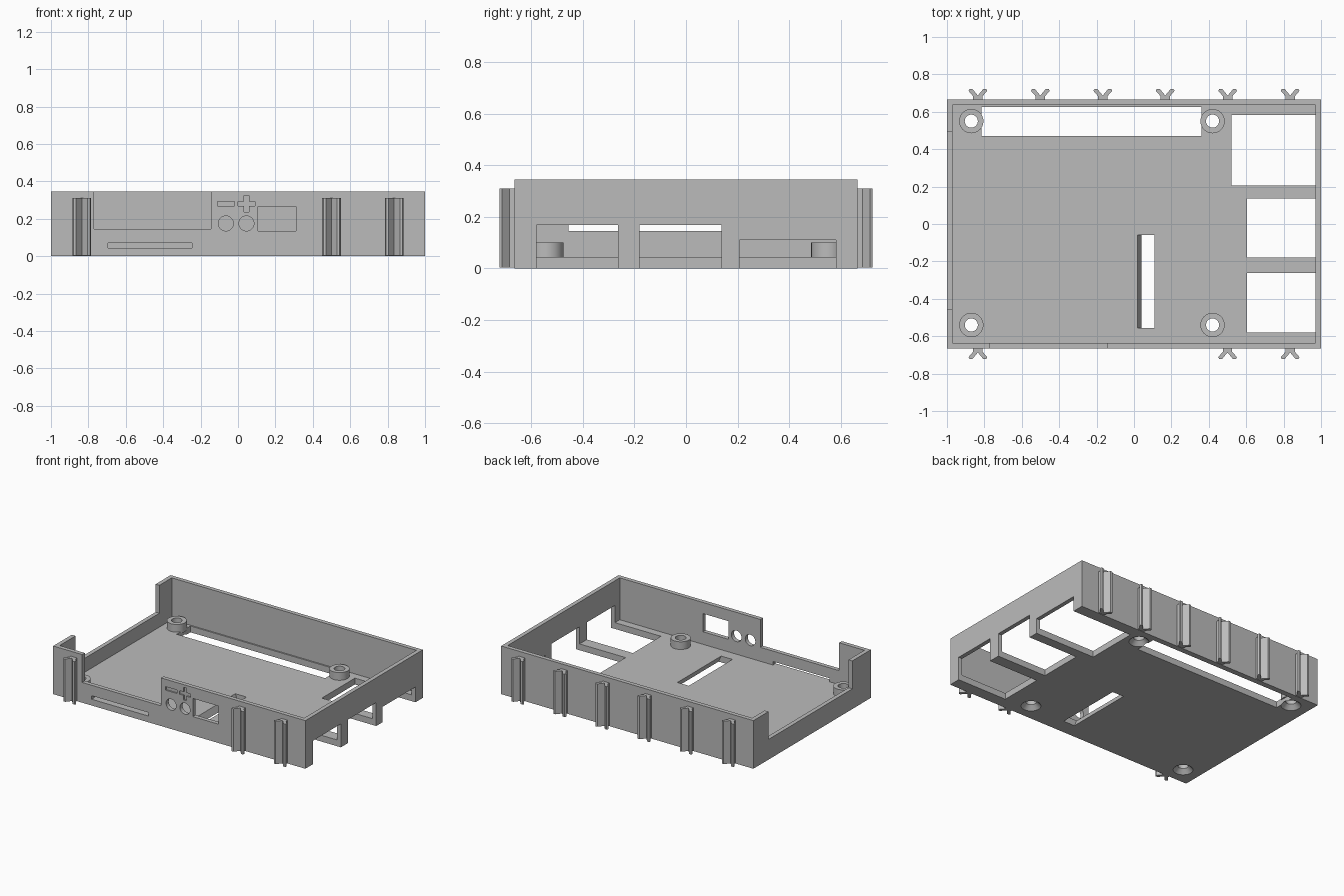
import bpy, bmesh, math
from mathutils import Vector

if "Cube" in bpy.data.objects:
    bpy.data.objects.remove(bpy.data.objects["Cube"], do_unlink=True)

gray = bpy.data.materials.new("plain_gray")
gray.use_nodes = True
COLOR = (0.5, 0.5, 0.5, 1)
gray.diffuse_color = COLOR
gray.node_tree.nodes["Principled BSDF"].inputs["Base Color"].default_value = COLOR


def finish(name, bm):
    bmesh.ops.recalc_face_normals(bm, faces=bm.faces)
    mesh = bpy.data.meshes.new(name)
    bm.to_mesh(mesh)
    bm.free()
    mesh.materials.append(gray)
    obj = bpy.data.objects.new(name, mesh)
    bpy.context.collection.objects.link(obj)
    return obj


def prism(name, outline, vector):
    """Extrude a closed outline along a vector."""
    bm = bmesh.new()
    face = bm.faces.new([bm.verts.new(p) for p in outline])
    out = bmesh.ops.extrude_face_region(bm, geom=[face])
    moved = [g for g in out["geom"] if isinstance(g, bmesh.types.BMVert)]
    bmesh.ops.translate(bm, verts=moved, vec=Vector(vector))
    return finish(name, bm)


def box(name, x0, x1, y0, y1, z0, z1):
    base = [(x0, y0, z0), (x1, y0, z0), (x1, y1, z0), (x0, y1, z0)]
    return prism(name, base, (0, 0, z1 - z0))


def lathe(name, profile, x, y, closed=False, steps=32):
    """Spin an (r, z) profile about a vertical axis at x, y."""
    bm = bmesh.new()
    verts = [bm.verts.new((x + r, y, z)) for r, z in profile]
    edges = [bm.edges.new(pair) for pair in zip(verts, verts[1:])]
    if closed:
        edges.append(bm.edges.new((verts[-1], verts[0])))
    bmesh.ops.spin(bm, geom=verts + edges, cent=(x, y, 0), axis=(0, 0, 1),
                   angle=math.tau, steps=steps)
    bmesh.ops.remove_doubles(bm, verts=bm.verts, dist=1e-5)
    return finish(name, bm)


def cut(target, cutter):
    mod = target.modifiers.new("cut", "BOOLEAN")
    mod.operation, mod.solver, mod.object = "DIFFERENCE", "EXACT", cutter
    bpy.context.view_layer.objects.active = target
    bpy.ops.object.modifier_apply(modifier=mod.name)
    bpy.data.objects.remove(cutter, do_unlink=True)


def smooth(obj):
    bpy.ops.object.select_all(action="DESELECT")
    obj.select_set(True)
    bpy.context.view_layer.objects.active = obj
    bpy.ops.object.shade_smooth_by_angle(angle=math.radians(30))


W, D, H, T, FLOOR = 1.0, 0.665, 0.345, 0.03, 0.045
tray = box("case_tray", -W, W, -D, D, 0, H)
cut(tray, box("cavity", T - W, W - T, T - D, D - T, FLOOR, 1))

# Connector openings through the floor and left wall
for x0, y0, y1, top in ((0.605, -0.58, -0.263, 0.168),
                        (0.605, -0.18, 0.137, 0.168),
                        (0.52, 0.207, 0.582, 0.11)):
    cut(tray, box("connector_cut", x0, 1.1, y0, y1, -0.1, top))

# Notches in the right and front walls
cut(tray, box("right_notch", -1.1, T / 2 - W + T, -0.455, 0.495, 0.145, 1))
cut(tray, box("front_notch", -0.77, -0.145, -0.8, -0.6, 0.145, 1))

# Front card slot, square window and round holes
cut(tray, box("card_slot", -0.695, -0.245, -0.8, -0.6, FLOOR, 0.07))
cut(tray, box("window", 0.107, 0.31, -0.8, -0.6, 0.135, 0.265))
for x in (-0.065, 0.045):
    ring = [(x + 0.04 * math.cos(a), -0.8, 0.175 + 0.04 * math.sin(a))
            for a in (math.tau * i / 32 for i in range(32))]
    cut(tray, prism("round_hole", ring, (0, 0.2, 0)))

# Engraved minus and plus marks
ENGRAVE = 0.01 - D
cut(tray, box("minus_mark", -0.11, -0.02, -0.8, ENGRAVE, 0.267, 0.292))
s, b = 0.0125, 0.045
plus = [(s, s), (s, b), (-s, b), (-s, s), (-b, s), (-b, -s),
        (-s, -s), (-s, -b), (s, -b), (s, -s), (b, -s), (b, s)]
cut(tray, prism("plus_mark", [(0.045 + x, -0.8, 0.28 + z) for x, z in plus],
                (0, 0.8 + ENGRAVE, 0)))

# Long pin slot and slanted ribbon slot in the floor
cut(tray, box("pin_slot", -0.815, 0.362, 0.47, 0.625, -0.1, 0.1))
slope = 0.02 / FLOOR
slant = [(x - slope * z, -0.555, z) for x, z in
         ((0.04, -0.1), (0.13, -0.1), (0.13, 0.1), (0.04, 0.1))]
cut(tray, prism("ribbon_slot", slant, (0, 0.495, 0)))

# Countersunk screw posts
HOLE, POST, SINK = 0.035, 0.065, 0.03
for name, x, y in (("back_right", -0.87, 0.55), ("back_left", 0.42, 0.55),
                   ("front_right", -0.87, -0.54), ("front_left", 0.42, -0.54)):
    cut(tray, lathe("screw_cut", [(0, -0.01), (POST, -0.01), (POST, 0),
                                  (HOLE, SINK), (HOLE, 0.2), (0, 0.2)], x, y))
    post = lathe(name + "_post", [(HOLE, FLOOR - 0.01), (POST, FLOOR - 0.01),
                                  (POST, 0.1), (HOLE, 0.1)], x, y, closed=True)
    smooth(post)
smooth(tray)

# Forked clips on the back and front walls
half = [(0.025, -0.005), (0.025, 0.018), (0.05, 0.047), (0.044, 0.058),
        (0.03, 0.058), (0, 0.022)]
fork = half + [(-x, y) for x, y in reversed(half[:-1])]
clips = [("back", 1, -0.835 + 0.334 * i) for i in range(6)]
clips += [("front", -1, x) for x in (-0.835, 0.5, 0.835)]
for i, (side, sign, cx) in enumerate(clips):
    prism(f"{side}_clip_{i + 1}",
          [(cx + x, sign * (D + y), 0.003) for x, y in fork], (0, 0, 0.307))
